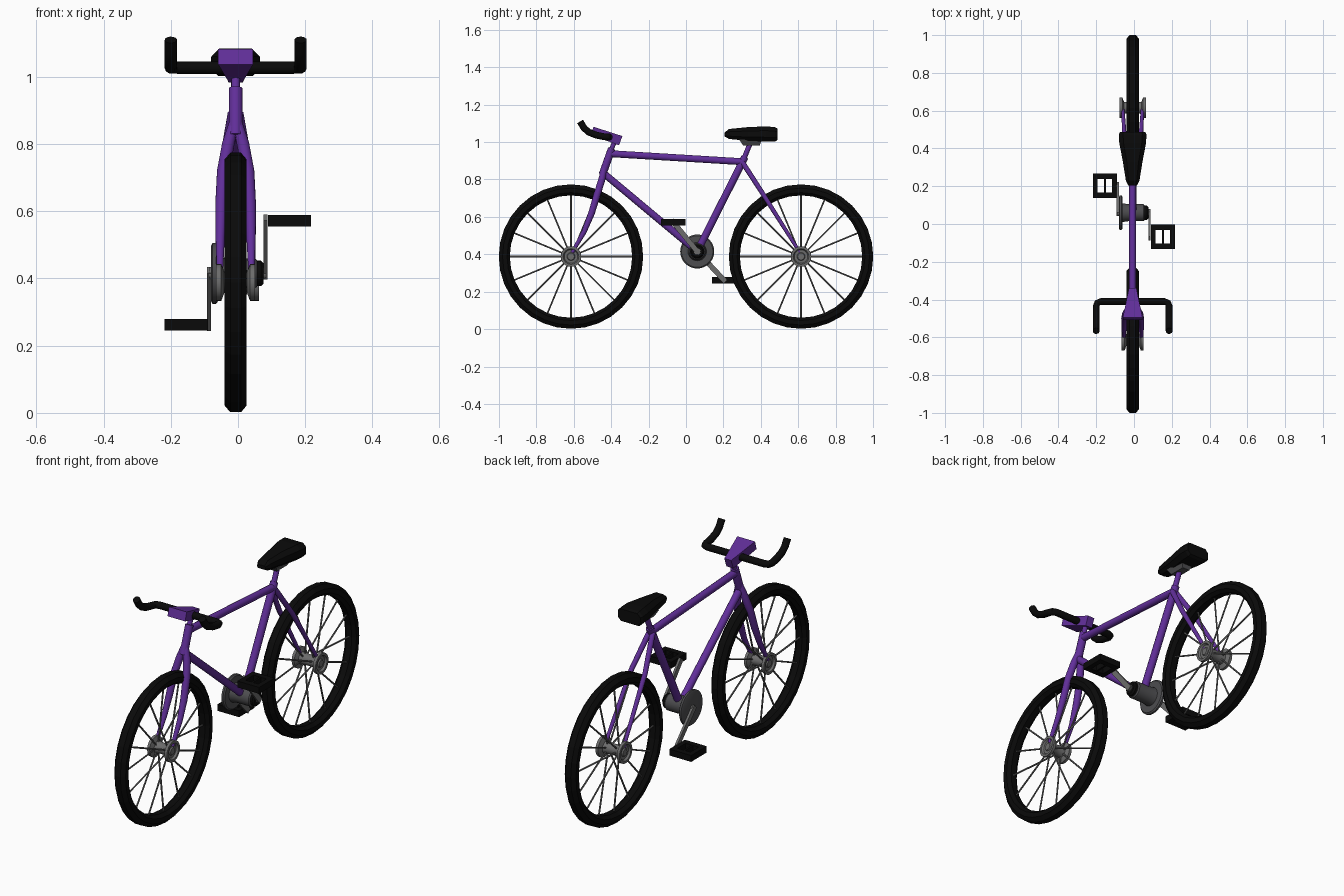
import bpy, bmesh, math
from mathutils import Vector, Matrix

old = bpy.data.objects.get("Cube")
if old:
    bpy.data.objects.remove(old)

CX = -0.007  # centre plane of the frame and wheels


def material(name, color):
    m = bpy.data.materials.new(name)
    m.use_nodes = True
    m.diffuse_color = (*color, 1)
    m.node_tree.nodes["Principled BSDF"].inputs["Base Color"].default_value = (*color, 1)
    return m


BLACK = material("black rubber", (0.003, 0.003, 0.003))
PURPLE = material("purple paint", (0.12, 0.028, 0.32))
STEEL = material("grey steel", (0.15, 0.15, 0.15))
DARK = material("dark steel", (0.075, 0.075, 0.08))


def finish(name, bm, mat, loc=(0, 0, 0), smooth=False):
    bmesh.ops.recalc_face_normals(bm, faces=bm.faces)
    mesh = bpy.data.meshes.new(name)
    bm.to_mesh(mesh)
    bm.free()
    mesh.materials.append(mat)
    ob = bpy.data.objects.new(name, mesh)
    ob.location = loc
    bpy.context.collection.objects.link(ob)
    if smooth:
        bpy.ops.object.select_all(action='DESELECT')
        ob.select_set(True)
        bpy.context.view_layer.objects.active = ob
        bpy.ops.object.shade_smooth_by_angle(angle=math.radians(35))
    return ob


def bridge(bm, rings, wrap=False, caps=True):
    n = len(rings[0])
    pairs = list(zip(rings, rings[1:])) + ([(rings[-1], rings[0])] if wrap else [])
    for a, b in pairs:
        for i in range(n):
            j = (i + 1) % n
            bm.faces.new((a[i], a[j], b[j], b[i]))
    if caps and not wrap:
        bm.faces.new(rings[0])
        bm.faces.new(rings[-1])


def sweep(bm, path, radii, sides=12):
    """Round tube along a path with a radius at each point."""
    pts = [Vector(p) for p in path]
    if not isinstance(radii, (list, tuple)):
        radii = [radii] * len(pts)
    last = len(pts) - 1
    prev = None
    rings = []
    for k, p in enumerate(pts):
        t = (pts[min(k + 1, last)] - pts[max(k - 1, 0)]).normalized()
        if prev is None:
            u = t.orthogonal().normalized()
        else:
            u = prev.rotation_difference(t) @ u
        v = t.cross(u)
        prev = t
        angles = [math.tau * i / sides for i in range(sides)]
        rings.append([bm.verts.new(p + radii[k] * (math.cos(a) * u + math.sin(a) * v)) for a in angles])
    bridge(bm, rings)


def tube(name, path, radii, mat, sides=12):
    bm = bmesh.new()
    sweep(bm, path, radii, sides)
    return finish(name, bm, mat, smooth=True)


def lathe(name, profile, mat, loc, sides=24, wrap=False, smooth=True):
    """Turn (x, radius) points about the x axis."""
    bm = bmesh.new()
    rings = []
    for x, r in profile:
        angles = [math.tau * i / sides for i in range(sides)]
        rings.append([bm.verts.new((x, r * math.cos(a), r * math.sin(a))) for a in angles])
    bridge(bm, rings, wrap)
    return finish(name, bm, mat, loc, smooth)


def add_box(bm, center, size):
    m = Matrix.Translation(center) @ Matrix.Diagonal((*size, 1))
    bmesh.ops.create_cube(bm, size=1, matrix=m)


# Wheels: tyre, spool-shaped hub and spokes
def wheel(prefix, y, half_hub):
    loc = (CX, y, 0.388)
    tyre = [(-0.033, 0.342), (-0.033, 0.366), (-0.016, 0.386), (0.016, 0.386),
            (0.033, 0.366), (0.033, 0.342), (0.016, 0.327), (-0.016, 0.327)]
    lathe(prefix + "_tyre", tyre, BLACK, loc, sides=32, wrap=True, smooth=False)
    h = half_hub
    half = [(0.01, 0.028), (h - 0.024, 0.032), (h - 0.015, 0.055), (h, 0.055),
            (h, 0.042), (h - 0.01, 0.036), (h - 0.01, 0.022), (h - 0.004, 0.018)]
    lathe(prefix + "_hub", [(-x, r) for x, r in reversed(half)] + half, STEEL, loc)
    bm = bmesh.new()
    count = 16
    for i in range(count):
        a = math.tau * i / count
        d = Vector((0, math.cos(a), math.sin(a)))
        side = Vector((0.03 if i % 2 else -0.03, 0, 0))
        sweep(bm, [Vector(loc) + side + d * 0.025, Vector(loc) + d * 0.335], 0.0045, 6)
    finish(prefix + "_spokes", bm, STEEL)


wheel("front", -0.615, 0.058)
wheel("rear", 0.615, 0.07)

# Frame tubes
head_low, head_top = (CX, -0.447, 0.825), (CX, -0.397, 0.965)
seat_joint, bracket = (CX, 0.303, 0.895), (CX, 0.06, 0.415)
tube("head_tube", [head_low, head_top], 0.021, PURPLE)
tube("steerer_neck", [head_top, (CX, -0.375, 1.02)], 0.013, PURPLE)
tube("top_tube", [(CX, -0.407, 0.938), seat_joint], 0.019, PURPLE)
tube("down_tube", [(CX, -0.443, 0.835), bracket], 0.019, PURPLE)
tube("seat_tube", [bracket, (CX, 0.315, 0.92)], 0.02, PURPLE)
tube("seat_post", [seat_joint, (CX, 0.35, 1.01)], 0.014, PURPLE)

# Fork blades and seat stays, one on each side
for label, s in (("left", 1), ("right", -1)):
    tube(label + "_fork_blade",
         [(CX + s * 0.006, -0.437, 0.86), (CX + s * 0.022, -0.45, 0.8), (CX + s * 0.037, -0.475, 0.72),
          (CX + s * 0.043, -0.505, 0.62), (CX + s * 0.046, -0.545, 0.52), (CX + s * 0.047, -0.608, 0.41)],
         [0.015, 0.019, 0.019, 0.018, 0.014, 0.009], PURPLE)
    tube(label + "_seat_stay",
         [(CX + s * 0.01, 0.303, 0.89), (CX + s * 0.04, 0.41, 0.725), (CX + s * 0.052, 0.608, 0.41)],
         [0.014, 0.013, 0.009], PURPLE)

# Stem: a sloping block, wide in front and narrow behind
bm = bmesh.new()
rings = []
for half, low, high in ((0.052, (-0.508, 1.037), (-0.495, 1.082)), (0.02, (-0.358, 0.983), (-0.34, 1.032))):
    rings.append([bm.verts.new((CX + sx * half, *p)) for sx, p in ((-1, low), (1, low), (1, high), (-1, high))])
bridge(bm, rings)
finish("stem", bm, PURPLE)

# Handlebar: straight middle with ends sweeping forward and up
end = [(0.193, -0.566, 1.11), (0.193, -0.545, 1.075), (0.193, -0.52, 1.053), (0.193, -0.48, 1.037),
       (0.193, -0.435, 1.028), (0.187, -0.418, 1.027), (0.168, -0.41, 1.027)]
bar = [(CX + x, y, z) for x, y, z in end] + [(CX - x, y, z) for x, y, z in reversed(end)]
tube("handlebar", bar, 0.0185, BLACK)

# Saddle: chamfered sections from the nose to the tail
bm = bmesh.new()
rings = []
for y, w, low, high in ((0.205, 0.024, 1.03, 1.05), (0.23, 0.036, 1.017, 1.07), (0.33, 0.052, 1.006, 1.08),
                        (0.43, 0.071, 1.003, 1.084), (0.475, 0.073, 1.002, 1.08), (0.488, 0.066, 1.01, 1.073)):
    c = (high - low) * 0.28
    outline = [(w - c, low), (w, low + c), (w, high - c), (w - c, high)]
    outline += [(-x, z) for x, z in reversed(outline)]
    rings.append([bm.verts.new((CX + x, y, z)) for x, z in outline])
bridge(bm, rings)
finish("saddle", bm, BLACK)

# Saddle clamp: wedge under the saddle
bm = bmesh.new()
add_box(bm, (CX, 0.345, 0.998), (0.07, 0.12, 0.03))
for v in bm.verts:
    if v.co.z < 0.998:
        v.co.x = CX + (v.co.x - CX) * 0.6
        v.co.y = 0.35 + (v.co.y - 0.345) * 0.75
finish("saddle_clamp", bm, DARK)

# Bottom bracket, chainring and end cap
center = (0, 0.06, 0.415)
lathe("bottom_bracket", [(-0.062, 0.05), (-0.03, 0.045), (0.05, 0.045), (0.056, 0.04)], DARK, center)
lathe("chainring", [(-0.08, 0.082), (-0.076, 0.091), (-0.066, 0.091), (-0.06, 0.084)], DARK, center, sides=32)
lathe("bracket_cap", [(0.054, 0.038), (0.068, 0.038), (0.076, 0.03)], BLACK, center)

# Cranks and open-framed pedals
for label, s, crank_x, pedal in (("left", 1, 0.082, (0.153, -0.068, 0.572)),
                                 ("right", -1, -0.086, (-0.154, 0.203, 0.262))):
    start = Vector((crank_x, 0.06, 0.415))
    stop = Vector((crank_x, pedal[1], pedal[2]))
    d = stop - start
    bm = bmesh.new()
    add_box(bm, (0, 0, 0), (0.012, d.length + 0.025, 0.028))
    turn = Matrix.Rotation(math.atan2(d.z, d.y), 4, 'X')
    bm.transform(Matrix.Translation((start + stop) / 2) @ turn)
    finish(label + "_crank", bm, STEEL)
    bm = bmesh.new()
    p = Vector(pedal)
    for k in (-1, 1):
        add_box(bm, p + Vector((0, k * 0.05, 0)), (0.128, 0.03, 0.034))
        add_box(bm, p + Vector((k * 0.051, 0, 0)), (0.026, 0.07, 0.034))
    add_box(bm, p, (0.01, 0.07, 0.03))
    finish(label + "_pedal", bm, BLACK)
    # Short axle joining the crank to the bracket
    tube(label + "_axle", [(s * 0.05, 0.06, 0.415), (crank_x, 0.06, 0.415)], 0.018, STEEL)
